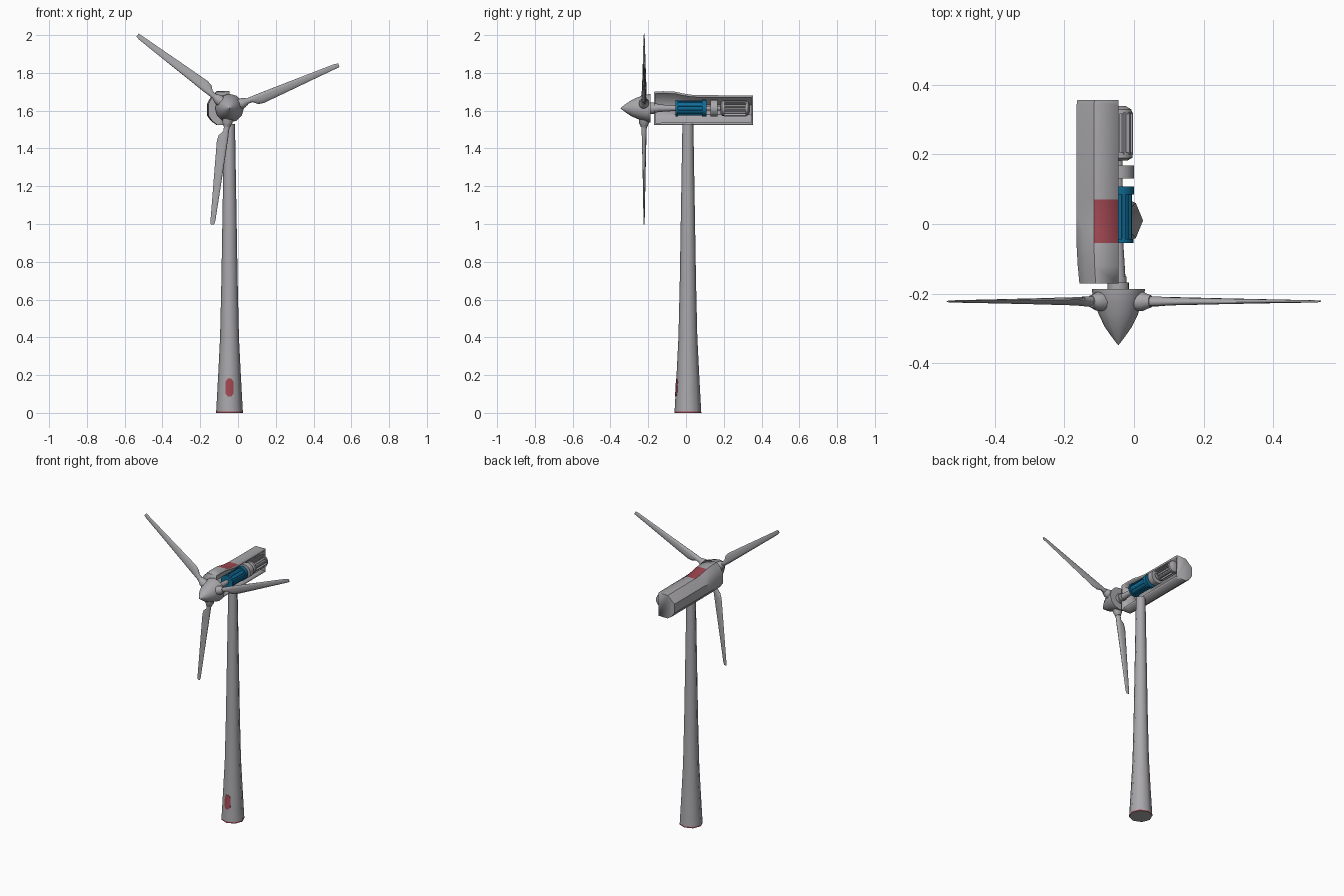
import bpy, bmesh, math
from mathutils import Vector

if "Cube" in bpy.data.objects:
    bpy.data.objects.remove(bpy.data.objects["Cube"])

CX, CY, HUB_Z = -0.045, 0.01, 1.613


def material(name, rgb):
    m = bpy.data.materials.new(name)
    m.diffuse_color = (*rgb, 1)
    m.use_nodes = True
    m.node_tree.nodes["Principled BSDF"].inputs["Base Color"].default_value = m.diffuse_color
    return m


GREY = material("light grey", (0.40, 0.39, 0.41))
RED = material("dull red", (0.36, 0.065, 0.085))
BLUE = material("machine blue", (0.005, 0.15, 0.31))


def loft(name, rings, mats=(GREY,), caps=True, closed=True, angle=40):
    """Skin a list of equal-length point rings."""
    bm = bmesh.new()
    vs = [[bm.verts.new(p) for p in r] for r in rings]
    n = len(rings[0])
    for a, b in zip(vs, vs[1:]):
        for i in range(n if closed else n - 1):
            j = (i + 1) % n
            bm.faces.new((a[i], a[j], b[j], b[i]))
    if caps:
        bm.faces.new(vs[0][::-1])
        bm.faces.new(vs[-1])
    bmesh.ops.recalc_face_normals(bm, faces=bm.faces[:])
    me = bpy.data.meshes.new(name)
    bm.to_mesh(me)
    bm.free()
    for m in mats:
        me.materials.append(m)
    ob = bpy.data.objects.new(name, me)
    bpy.context.collection.objects.link(ob)
    bpy.ops.object.select_all(action='DESELECT')
    ob.select_set(True)
    bpy.context.view_layer.objects.active = ob
    bpy.ops.object.shade_smooth_by_angle(angle=math.radians(angle))
    return ob


def lathe(name, profile, origin, axis, sides=16, mats=(GREY,), angle=40):
    """Turn (distance, radius) pairs round an axis."""
    axis, origin = Vector(axis).normalized(), Vector(origin)
    u = Vector((1, 0, 0)) if abs(axis.x) < 0.1 else Vector((0, 1, 0))
    v = axis.cross(u)
    rings = [[origin + axis * d + (u * math.cos(k * math.tau / sides)
              + v * math.sin(k * math.tau / sides)) * r
              for k in range(sides)] for d, r in profile]
    return loft(name, rings, mats, angle=angle)


# Tower: flared octagon with a red line at its foot
TOWER = [(0, 0.071), (0.008, 0.0705), (0.2, 0.060), (0.4, 0.050),
         (0.7, 0.043), (1.0, 0.038), (1.53, 0.029)]
tower = lathe("tower", TOWER, (CX, CY, 0), (0, 0, 1), 8, (GREY, RED), 60)
for f in tower.data.polygons:
    if f.center.z < 0.01 and abs(f.normal.z) < 0.5:
        f.material_index = 1

# Door: thin bent plate on the tower front
rows = []
for z, w in [(0.088, 0.01), (0.102, 0.021), (0.165, 0.021), (0.182, 0.009)]:
    r = 0.0705 - (z - 0.008) * (0.0105 / 0.192)
    pts = [(x, -r + 0.414 * abs(x)) for x in (-w, 0, w)]
    rows.append([(CX + x, CY + y - 0.002, z) for x, y in pts]
                + [(CX + x, CY + y + 0.002, z) for x, y in reversed(pts)])
loft("door", rows, (RED,), angle=60)

# Nacelle: half shell, cut open along the middle, with a red roof hatch
rings = []
for y, top, k in [(-0.17, 1.700, 0.93), (-0.12, 1.703, 0.97), (-0.055, 1.700, 1),
                  (-0.02, 1.692, 1), (0.03, 1.684, 1), (0.07, 1.682, 1),
                  (0.34, 1.681, 1), (0.355, 1.679, 0.98)]:
    sect = [(0, top), (-0.07, top), (-0.098, top - 0.025), (-0.12, 1.635),
            (-0.12, 1.575), (-0.098, 1.545), (-0.07, 1.525), (0, 1.525)]
    rings.append([(CX + x * k, y, z) for x, z in sect])
nacelle = loft("nacelle_shell", rings, (RED, GREY), closed=False, angle=35)
me = nacelle.data
low = min(me.polygons, key=lambda f: f.center.z)
if low.normal.z > 0:
    me.flip_normals()
for f in me.polygons:
    hatch = (f.center.z > 1.67 and f.normal.z > 0.8 and f.center.x > -0.115
             and -0.055 < f.center.y < 0.07)
    f.material_index = 0 if hatch else 1
solid = nacelle.modifiers.new("thickness", 'SOLIDIFY')
solid.thickness = 0.012
solid.offset = -1
solid.material_offset = 1
solid.material_offset_rim = 1

# Spinner and machinery, all turned round the rotor axis
AX, FWD = (CX, 0, HUB_Z), (0, 1, 0)
lathe("spinner", [(-0.347, 0.001), (-0.325, 0.018), (-0.295, 0.039),
                  (-0.26, 0.056), (-0.225, 0.067), (-0.192, 0.076),
                  (-0.187, 0.076)], AX, FWD, 12)
lathe("hub_flange", [(-0.19, 0.031), (-0.168, 0.031), (-0.168, 0.024),
                     (-0.15, 0.024)], AX, FWD)
lathe("main_shaft", [(-0.16, 0.021), (-0.05, 0.014), (0.2, 0.012)], AX, FWD)
lathe("gearbox", [(-0.055, 0.044), (-0.043, 0.044), (-0.043, 0.036),
                  (0.085, 0.036), (0.085, 0.045), (0.108, 0.045)],
      AX, FWD, 20, (BLUE,))
lathe("brake_disc", [(0.13, 0.045), (0.168, 0.045)], AX, FWD, 20)
lathe("generator", [(0.182, 0.026), (0.19, 0.04), (0.205, 0.04), (0.205, 0.032),
                    (0.315, 0.032), (0.315, 0.04), (0.328, 0.038),
                    (0.338, 0.022)], AX, FWD, 20)

# Gearbox ribs and generator cooling fins
def fins(name, count, r0, r1, half, y0, y1, mat):
    for i in range(count):
        a = (i + 0.5) * math.tau / count
        out = Vector((math.cos(a), 0, math.sin(a)))
        side = Vector((-math.sin(a), 0, math.cos(a)))
        loft(f"{name}_{i + 1}", [[Vector((CX, y, HUB_Z)) + out * r + side * s
             for r, s in ((r0, -half), (r1, -half), (r1, half), (r0, half))]
             for y in (y0, y1)], (mat,))


fins("generator_fin", 14, 0.03, 0.043, 0.003, 0.2, 0.32, GREY)
fins("gearbox_rib", 8, 0.034, 0.041, 0.005, -0.045, 0.09, BLUE)

# Blades: (radius, lead, trail, half thickness) down the span
SPAN = [(0.05, 0.015, 0.015, 0.015), (0.125, 0.015, 0.015, 0.014),
        (0.15, 0.016, 0.036, 0.012), (0.18, 0.016, 0.041, 0.011),
        (0.32, 0.015, 0.032, 0.008), (0.48, 0.014, 0.021, 0.005),
        (0.60, 0.013, 0.013, 0.003), (0.622, 0.009, 0.011, 0.002)]
for i in range(3):
    a = math.radians(21.6 + 120 * i)
    out = Vector((math.cos(a), 0, math.sin(a)))
    back = Vector((math.sin(a), 0, -math.cos(a)))
    c = Vector((CX, -0.222, HUB_Z))
    rings = []
    for r, lead, trail, t in SPAN:
        ring = []
        for k in range(12):
            s, y = math.cos(k * math.tau / 12), math.sin(k * math.tau / 12)
            w = s * (trail if s > 0 else lead)
            ring.append(c + out * r + back * w + Vector((0, y * t + w * 0.12, 0)))
        rings.append(ring)
    loft(f"blade_{i + 1}", rings, angle=50)
    lathe(f"blade_collar_{i + 1}", [(0.03, 0.027), (0.078, 0.027), (0.088, 0.022),
                                    (0.1, 0.018)], c, out, 12)
